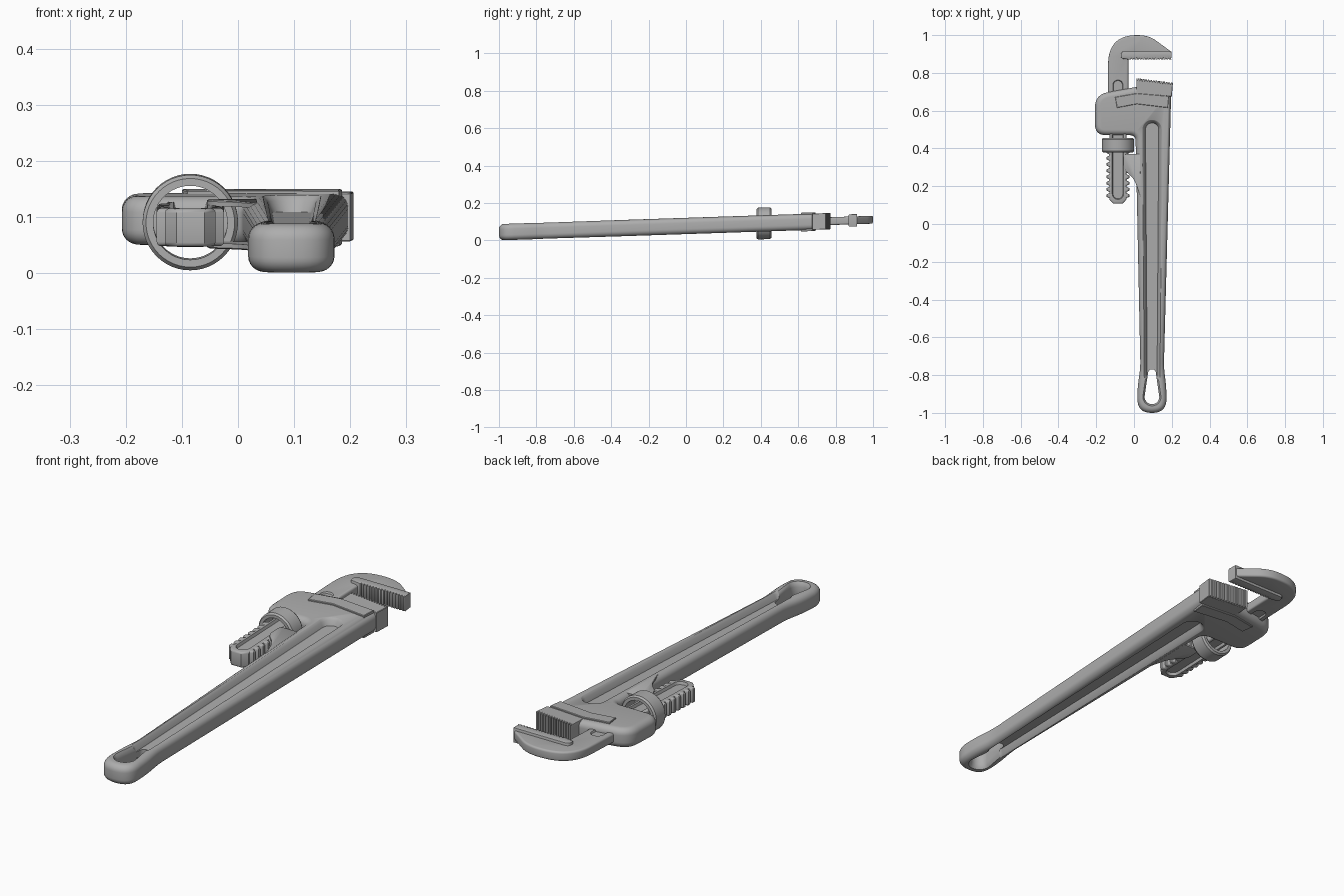
import bpy, bmesh, math
from mathutils import Vector

cube = bpy.data.objects.get("Cube")
if cube:
    bpy.data.objects.remove(cube, do_unlink=True)

steel = bpy.data.materials.new("grey_steel")
steel.use_nodes = True
GREY = (0.42, 0.42, 0.42, 1)
steel.diffuse_color = GREY
steel.node_tree.nodes["Principled BSDF"].inputs["Base Color"].default_value = GREY
parts = []


def outline(corners, steps=8):
    """Turn (x, y, reach) corners into an outline with rounded corners."""
    out = []
    for i, c in enumerate(corners):
        p = Vector(c[:2])
        reach = c[2] if len(c) > 2 else 0
        if not reach:
            out.append(p)
            continue
        a = p + (Vector(corners[i - 1][:2]) - p).normalized() * reach
        b = p + (Vector(corners[(i + 1) % len(corners)][:2]) - p).normalized() * reach
        for k in range(steps + 1):
            t = k / steps
            out.append(a * (1 - t) ** 2 + p * 2 * t * (1 - t) + b * t * t)
    return out


def capsule(x, y0, r0, y1, r1, steps=14):
    """Tapered stadium outline running along y."""
    out = []
    for y, r, start in ((y0, r0, math.pi), (y1, r1, 0)):
        for k in range(steps + 1):
            a = start + math.pi * k / steps
            out.append(Vector((x + r * math.cos(a), y + r * math.sin(a))))
    return out


def inset(pts, d):
    """Move an anticlockwise outline inwards by d."""
    out = []
    for i, p in enumerate(pts):
        e1 = (p - pts[i - 1]).normalized()
        e2 = (pts[(i + 1) % len(pts)] - p).normalized()
        n1, n2 = Vector((-e1.y, e1.x)), Vector((-e2.y, e2.x))
        out.append(p + (n1 + n2) * d / max(1 + n1.dot(n2), 0.3))
    return out


def rounded(half, r, steps=6):
    """Profile of (inset, z) steps with rounded top and bottom rims."""
    top = []
    for k in range(steps + 1):
        a = math.pi / 2 * k / steps
        top.append((r * (1 - math.cos(a)), half - r + r * math.sin(a)))
    return [(d, -z) for d, z in reversed(top)] + top


def loft(name, pts, profile):
    """Stack inset copies of an outline and cap the ends."""
    pts = [p for i, p in enumerate(pts) if (p - pts[i - 1]).length > 1e-5]
    area = sum(pts[i - 1].cross(p) for i, p in enumerate(pts))
    if area < 0:
        pts.reverse()
    bm = bmesh.new()
    rings = [[bm.verts.new((p.x, p.y, z)) for p in inset(pts, d)] for d, z in profile]
    for low, high in zip(rings, rings[1:]):
        for i in range(len(pts)):
            bm.faces.new((low[i - 1], low[i], high[i], high[i - 1]))
    bm.faces.new(rings[0])
    bm.faces.new(rings[-1])
    return finish(name, bm)


def finish(name, bm):
    bmesh.ops.recalc_face_normals(bm, faces=bm.faces)
    mesh = bpy.data.meshes.new(name)
    bm.to_mesh(mesh)
    bm.free()
    mesh.materials.append(steel)
    ob = bpy.data.objects.new(name, mesh)
    bpy.context.collection.objects.link(ob)
    parts.append(ob)
    return ob


def cut(ob, pts, profile):
    """Subtract a lofted cutter from a part."""
    tool = loft("cutter", pts, profile)
    parts.remove(tool)
    tool.hide_render = True
    mod = ob.modifiers.new("cut", "BOOLEAN")
    mod.operation, mod.solver, mod.object = "DIFFERENCE", "EXACT", tool
    bpy.context.view_layer.objects.active = ob
    bpy.ops.object.modifier_apply(modifier=mod.name)
    bpy.data.objects.remove(tool, do_unlink=True)


def teeth(a, b, count, depth):
    """Saw-tooth points from a to b, cutting in towards -y or +y by depth."""
    a, b = Vector(a), Vector(b)
    out = []
    for i in range(count):
        out.append(a.lerp(b, i / count))
        out.append(a.lerp(b, (i + 0.6) / count))
        out.append(a.lerp(b, (i + 0.8) / count) + Vector((0, depth)))
    return out + [b]


# Handle and head in one casting
body = loft("handle_and_head", outline([
    (0.018, -1, 0.075), (0.172, -1, 0.075), (0.172, -0.87, 0.05), (0.158, -0.76, 0.04),
    (0.197, 0.70), (0.01, 0.725), (-0.207, 0.685, 0.07), (-0.207, 0.47, 0.06),
    (0.008, 0.47, 0.03), (0.016, 0.1, 0.05), (0.034, -0.76, 0.04), (0.018, -0.87, 0.05),
]), rounded(0.0435, 0.028))

# Long channel on both faces of the handle
for s in (1, -1):
    cut(body, capsule(0.096, -0.8, 0.026, 0.5, 0.035),
        [(0, s * 0.014), (-0.008, s * 0.034), (-0.016, s * 0.043), (-0.024, s * 0.048)])
# Hanging hole at the handle end
cut(body, capsule(0.095, -0.915, 0.039, -0.79, 0.021),
    [(-0.012, -0.048), (-0.004, -0.036), (0, -0.022), (0, 0.022), (-0.004, 0.036), (-0.012, 0.048)])

# Raised panels on the head and fork plates beside the shank
panel = outline([(-0.1, 0.672), (0.015, 0.692), (0.185, 0.677),
                 (0.18, 0.615), (0.015, 0.635), (-0.09, 0.615)])
fork = outline([(0.035, 0.37), (-0.055, 0.37, 0.02), (-0.055, 0.29, 0.03),
                (0, 0.24, 0.03), (0.035, 0.14)])
for side, s in (("upper", 1), ("lower", -1)):
    loft(side + "_head_panel", panel, [(0, s * 0.038), (0, s * 0.048), (0.002, s * 0.05)])
    loft(side + "_fork_plate", fork, [(0, s * 0.033), (0, s * 0.041), (0.003, s * 0.043)])

# Lower jaw block with teeth
loft("lower_jaw", [Vector((0.2, 0.675)), Vector((0.206, 0.745))]
     + teeth((0.204, 0.748), (0.014, 0.772), 14, -0.01)
     + [Vector((0.012, 0.69))], rounded(0.0435, 0.002, 1))

# Hook jaw
hook = loft("hook_jaw", outline([
    (-0.03, 0.6), (-0.03, 0.89, 0.02), (0.198, 0.885), (0.197, 0.912, 0.01),
    (0.08, 0.998, 0.05), (-0.137, 1.004, 0.16), (-0.137, 0.6)], 14), rounded(0.021, 0.009, 4))
for s in (1, -1):
    cut(hook, capsule(-0.085, 0.65, 0.024, 0.735, 0.024),
        [(0, s * 0.014), (-0.005, s * 0.024)])

# Toothed insert of the hook jaw
loft("upper_jaw", outline([(0.198, 0.914), (-0.07, 0.914, 0.02), (-0.07, 0.872, 0.02)])
     + teeth((-0.025, 0.87), (0.2, 0.87), 16, 0.009), rounded(0.033, 0.003, 2))

# Threaded shank
CX, ROOT, TIP = -0.085, 0.045, 0.06
side = [(ROOT, 0.52)]
for i in range(8):
    y = 0.395 - 0.033 * i
    side += [(ROOT, y), (TIP, y - 0.007), (TIP, y - 0.02), (ROOT, y - 0.027)]
side += [(0.045, 0.13), (0.025, 0.108)]
shank = loft("threaded_shank", [Vector((CX + x, y)) for x, y in side]
             + [Vector((CX - x, y)) for x, y in reversed(side)], rounded(0.034, 0.008, 3))
for s in (1, -1):
    cut(shank, capsule(CX, 0.16, 0.026, 0.47, 0.026),
        [(0, s * 0.022), (-0.005, s * 0.036)])

# Adjusting nut, a ring turned around the shank
bm = bmesh.new()
profile = [(0.066, 0.378), (0.079, 0.378), (0.085, 0.386), (0.085, 0.448), (0.079, 0.456), (0.066, 0.456)]
SIDES = 48
rings = []
for k in range(SIDES):
    a = math.tau * k / SIDES
    rings.append([bm.verts.new((CX + r * math.cos(a), y, r * math.sin(a))) for r, y in profile])
for k in range(SIDES):
    for j in range(len(profile)):
        bm.faces.new((rings[k - 1][j - 1], rings[k - 1][j], rings[k][j], rings[k][j - 1]))
finish("adjusting_nut", bm)

# Lean the whole tool so it rests on the handle end and the nut
for ob in parts:
    for v in ob.data.vertices:
        v.co.z += 0.0435 + 0.0335 * (v.co.y + 1)

bpy.ops.object.select_all(action="DESELECT")
for ob in parts:
    ob.select_set(True)
bpy.context.view_layer.objects.active = body
bpy.ops.object.shade_smooth_by_angle(angle=math.radians(35))
